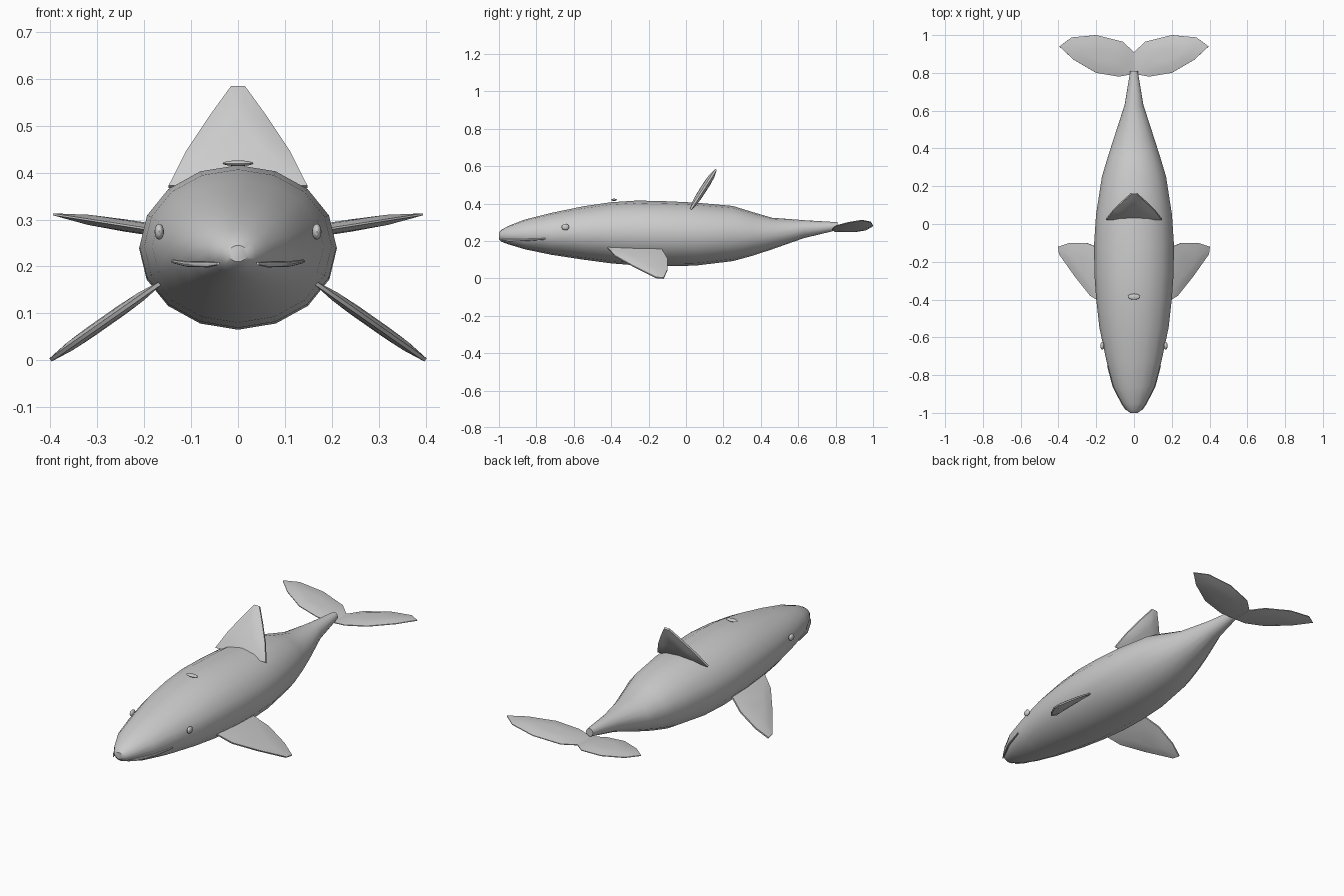
import bpy, bmesh, math
from mathutils import Vector

cube = bpy.data.objects.get("Cube")
if cube:
    bpy.data.objects.remove(cube, do_unlink=True)

grey = bpy.data.materials.new("whale grey")
grey.use_nodes = True
grey.diffuse_color = (0.6, 0.6, 0.6, 1)
grey.node_tree.nodes["Principled BSDF"].inputs["Base Color"].default_value = (0.6, 0.6, 0.6, 1)


def finish(name, bm, angle=40):
    """Turn a bmesh into a smooth-shaded grey object."""
    bmesh.ops.recalc_face_normals(bm, faces=bm.faces)
    mesh = bpy.data.meshes.new(name)
    bm.to_mesh(mesh)
    bm.free()
    mesh.materials.append(grey)
    obj = bpy.data.objects.new(name, mesh)
    bpy.context.collection.objects.link(obj)
    bpy.ops.object.select_all(action="DESELECT")
    obj.select_set(True)
    bpy.context.view_layer.objects.active = obj
    bpy.ops.object.shade_smooth_by_angle(angle=math.radians(angle))
    return obj


def loft(name, rings, angle=40):
    """Skin closed rings of points and cap both ends."""
    bm = bmesh.new()
    loops = [[bm.verts.new(p) for p in ring] for ring in rings]
    n = len(loops[0])
    for a, b in zip(loops, loops[1:]):
        for i in range(n):
            j = (i + 1) % n
            bm.faces.new((a[i], a[j], b[j], b[i]))
    bm.faces.new(loops[0])
    bm.faces.new(loops[-1])
    return finish(name, bm, angle)


def blade(name, outline, thick, edge=0.004):
    """Lens-shaped fin: thin rim around a thicker middle."""
    pts = [Vector(p) for p in outline]
    mid = sum(pts, Vector()) / len(pts)
    normal = Vector()
    for a, b in zip(pts, pts[1:] + pts[:1]):
        normal += (a - mid).cross(b - mid)
    normal.normalize()

    def ring(scale, offset):
        return [mid + (p - mid) * scale + normal * offset for p in pts]
    loft(name, [ring(0.3, thick / 2), ring(0.65, thick * 0.42), ring(1, edge / 2),
                ring(1, -edge / 2), ring(0.65, -thick * 0.42), ring(0.3, -thick / 2)], 50)


def ellipsoid(name, centre, radii):
    bm = bmesh.new()
    bmesh.ops.create_uvsphere(bm, u_segments=16, v_segments=8, radius=1)
    bmesh.ops.scale(bm, vec=radii, verts=bm.verts)
    bmesh.ops.translate(bm, vec=centre, verts=bm.verts)
    finish(name, bm)


# Body stations: y, top, bottom, half width
stations = [
    (-1.0, 0.245, 0.21, 0.02), (-0.985, 0.26, 0.195, 0.04), (-0.95, 0.28, 0.182, 0.064),
    (-0.86, 0.315, 0.155, 0.11), (-0.72, 0.35, 0.126, 0.147), (-0.55, 0.385, 0.1, 0.183),
    (-0.4, 0.407, 0.08, 0.2), (-0.26, 0.416, 0.069, 0.21), (-0.1, 0.412, 0.065, 0.211),
    (0.05, 0.405, 0.068, 0.201), (0.25, 0.387, 0.092, 0.17), (0.36, 0.353, 0.122, 0.137),
    (0.46, 0.324, 0.155, 0.105), (0.63, 0.311, 0.215, 0.05), (0.81, 0.3, 0.258, 0.02)]
rings = []
for y, top, bottom, half in stations:
    angles = [math.tau * i / 16 for i in range(16)]
    rings.append([(half * math.cos(a), y, (top + bottom) / 2 + (top - bottom) / 2 * math.sin(a))
                  for a in angles])
loft("body", rings)

# Back fin, broad across and leaning back
half_fin = [(0.148, 0.37), (0.11, 0.445), (0.06, 0.52), (0.015, 0.582)]
fin = half_fin + [(-x, z) for x, z in reversed(half_fin)]
blade("back_fin", [(x, 0.025 + (z - 0.37) * 0.64, z) for x, z in fin], 0.036, 0.01)

flipper = [(0.165, -0.42), (0.23, -0.38), (0.31, -0.28), (0.395, -0.16),
           (0.4, -0.12), (0.34, -0.1), (0.25, -0.1), (0.18, -0.13)]
fluke = [(0, 0.91), (0.06, 0.965), (0.2, 1.0), (0.33, 0.988), (0.395, 0.94),
         (0.32, 0.87), (0.2, 0.8), (0.08, 0.78), (0, 0.795)]
mouth = [(0.042, -0.985, 0.206), (0.062, -0.95, 0.204), (0.108, -0.86, 0.205), (0.139, -0.75, 0.211)]

for side, s in (("left", 1), ("right", -1)):
    # Paired fins
    blade(side + "_flipper", [(s * x, y, 0.165 - 0.7 * (x - 0.165)) for x, y in flipper], 0.024, 0.008)
    blade(side + "_tail_fluke", [(s * x, y, 0.25 + 0.155 * x) for x, y in fluke], 0.026)
    # Eyes and mouth line
    ellipsoid(side + "_eye", (s * 0.168, -0.645, 0.274), (0.01, 0.02, 0.017))
    lips = []
    for (x, y, z), r in zip(mouth, (0.003, 0.006, 0.006, 0.004)):
        lips.append([(s * (x + r * math.cos(k * math.tau / 8)), y,
                      z + r * math.sin(k * math.tau / 8)) for k in range(8)])
    loft(side + "_mouth_line", lips)

ellipsoid("blowhole", (0, -0.385, 0.42), (0.033, 0.016, 0.006))
